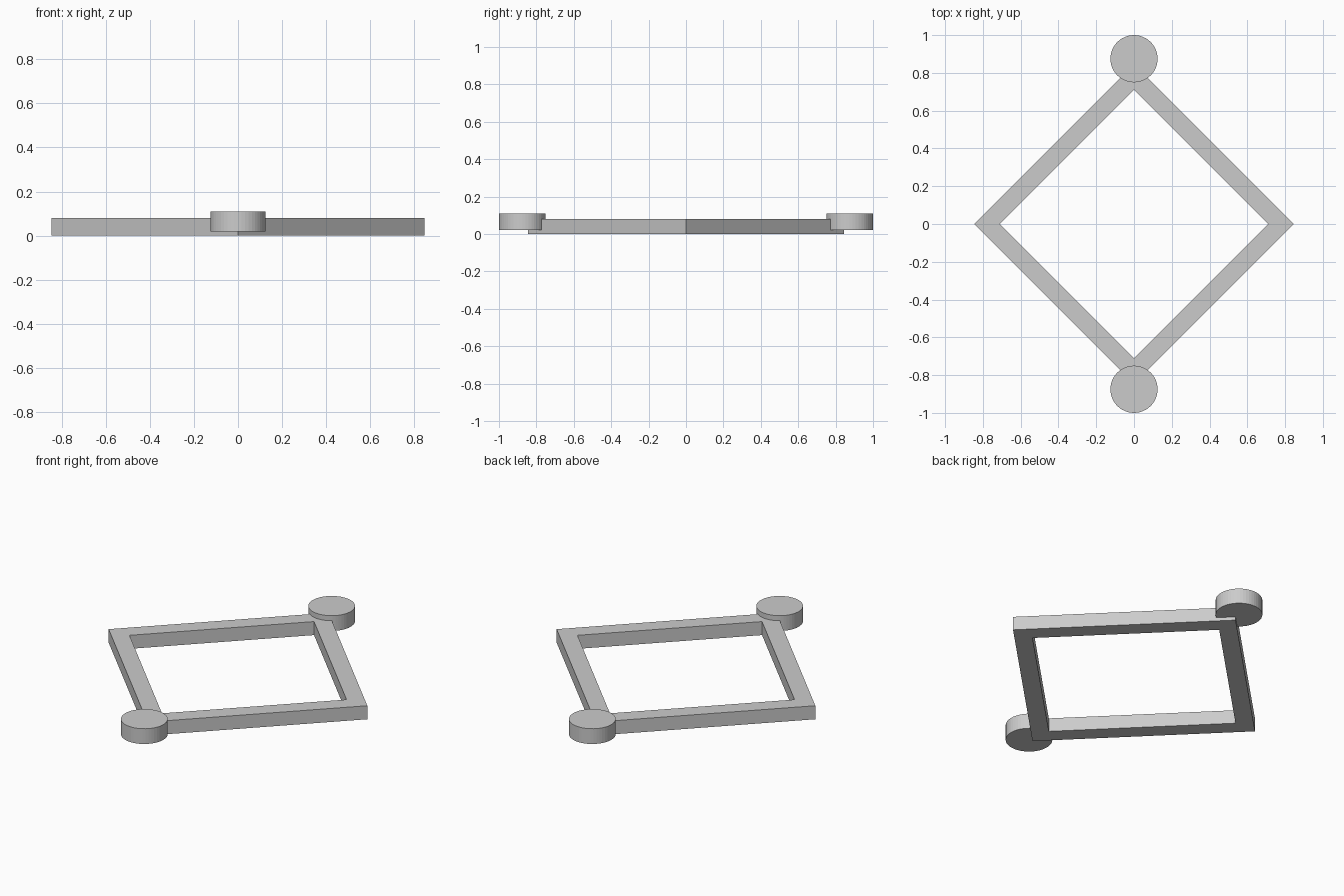
import bpy
import bmesh

if "Cube" in bpy.data.objects:
    bpy.data.objects.remove(bpy.data.objects["Cube"])

OUTER, INNER, HEIGHT = 0.846, 0.71, 0.08


def diamond(bm, r, z):
    return [bm.verts.new(p) for p in ((r, 0, z), (0, r, z), (-r, 0, z), (0, -r, z))]


# Diamond frame: square ring with mitred corners
bm = bmesh.new()
loops = [diamond(bm, r, z) for r, z in
         ((OUTER, 0), (OUTER, HEIGHT), (INNER, HEIGHT), (INNER, 0))]
for k in range(4):
    a, b = loops[k], loops[(k + 1) % 4]
    for i in range(4):
        j = (i + 1) % 4
        bm.faces.new((a[i], a[j], b[j], b[i]))
bmesh.ops.recalc_face_normals(bm, faces=bm.faces)
mesh = bpy.data.meshes.new("diamond_frame")
bm.to_mesh(mesh)
bm.free()
bpy.context.collection.objects.link(bpy.data.objects.new("diamond_frame", mesh))

# Round discs at the front and back corners
for name, side in (("front_disc", -1), ("back_disc", 1)):
    bpy.ops.mesh.primitive_cylinder_add(vertices=48, radius=0.125, depth=0.09,
                                        location=(0, side * 0.875, 0.065))
    bpy.context.object.name = name
